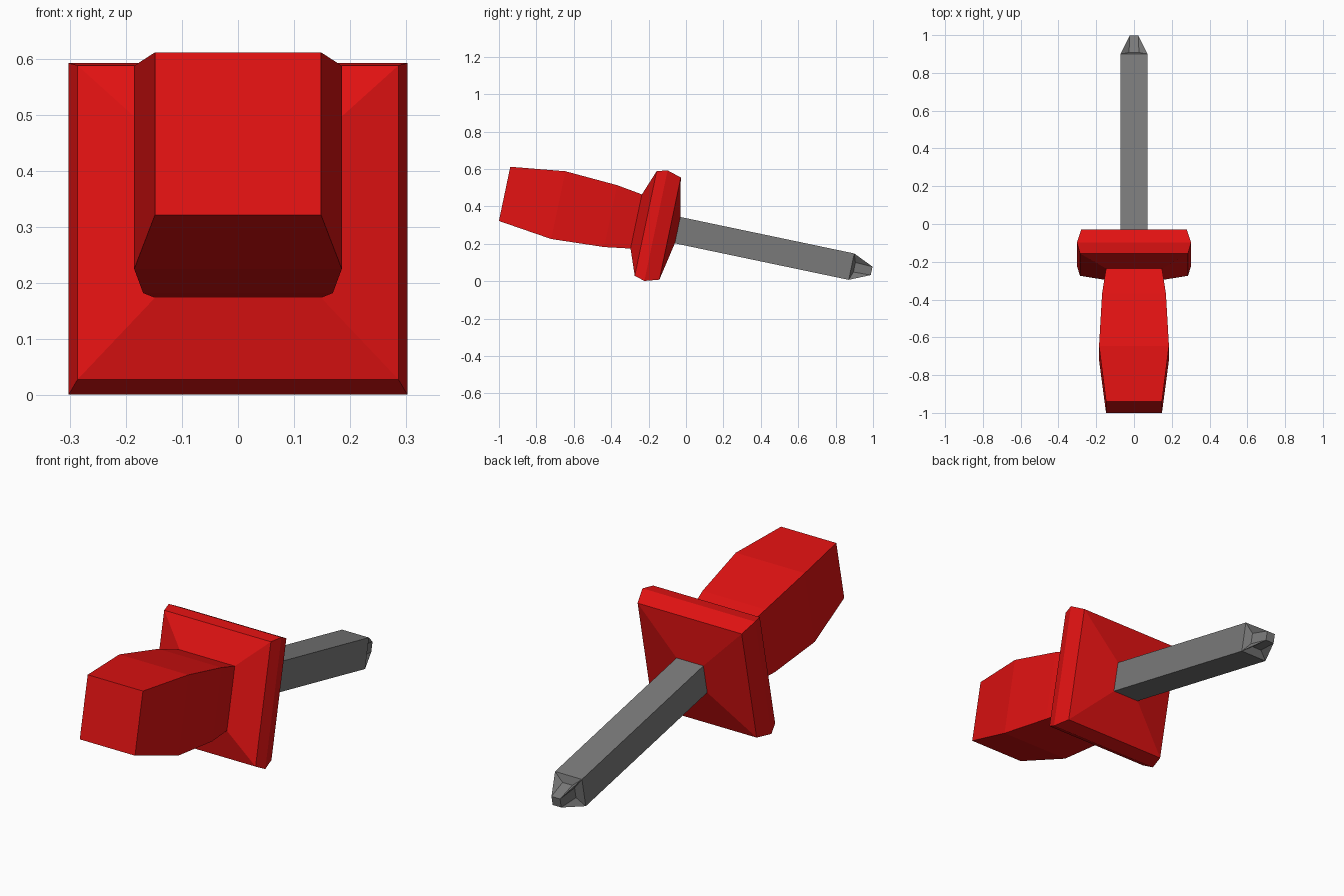
import bpy, bmesh, math
from mathutils import Matrix, Vector

if "Cube" in bpy.data.objects:
    bpy.data.objects.remove(bpy.data.objects["Cube"])

TILT = math.radians(11.85)
AXIS_H = 0.2575  # offset of the tool axis, measured across the tool
# tool-local frame: x = sideways, y = along the axis towards the tip, z = across
PLACE = Matrix.Rotation(-TILT, 4, 'X') @ Matrix.Translation((0, 0, AXIS_H))


def material(name, colour):
    m = bpy.data.materials.new(name)
    m.diffuse_color = (*colour, 1)
    m.use_nodes = True
    m.node_tree.nodes["Principled BSDF"].inputs["Base Color"].default_value = m.diffuse_color
    return m


red = material("red plastic", (0.75, 0.006, 0.006))
grey = material("grey steel", (0.195, 0.195, 0.195))


def finish(name, bm, mat):
    bmesh.ops.remove_doubles(bm, verts=bm.verts, dist=1e-5)
    bmesh.ops.recalc_face_normals(bm, faces=bm.faces)
    bm.transform(PLACE)
    me = bpy.data.meshes.new(name)
    bm.to_mesh(me)
    bm.free()
    me.materials.append(mat)
    ob = bpy.data.objects.new(name, me)
    bpy.context.collection.objects.link(ob)
    return ob


def square_loft(bm, sections, cap_end=True):
    """Skin square sections given as (position along axis, half width)."""
    rings = [[bm.verts.new((sx * h, u, sz * h))
              for sx, sz in ((1, 1), (-1, 1), (-1, -1), (1, -1))]
             for u, h in sections]
    for a, b in zip(rings, rings[1:]):
        for i in range(4):
            j = (i + 1) % 4
            bm.faces.new((a[i], a[j], b[j], b[i]))
    bm.faces.new(rings[0])
    if cap_end:
        bm.faces.new(rings[-1])


# handle with its flared guard
bm = bmesh.new()
square_loft(bm, [(-1.045, 0.148), (-0.752, 0.185), (-0.466, 0.169),
                 (-0.326, 0.148), (-0.274, 0.286), (-0.218, 0.302),
                 (-0.141, 0.279), (-0.10, 0.072)])
finish("handle_and_guard", bm, red)

# square shaft ending in a four-finned cross tip
S, E, T = 0.072, 0.85, 0.96
bm = bmesh.new()
square_loft(bm, [(-0.11, S), (E, S)], cap_end=False)
for k in range(4):
    turn = Matrix.Rotation(k * math.pi / 2, 3, 'Y')

    def v(x, y, z):
        return bm.verts.new(turn @ Vector((x, y, z)))

    c = [v(s * S, E, S) for s in (-1, 1)]              # shaft corners
    n = [v(s * 0.026, 0.866, 0.037) for s in (-1, 1)]  # notch floor
    t = [v(s * 0.023, T, 0.023) for s in (-1, 1)]      # tip corners
    bm.faces.new((c[0], c[1], n[1], n[0]))
    bm.faces.new((n[0], n[1], t[1], t[0]))
    for i in range(2):
        bm.faces.new((c[i], n[i], t[i]))
# blunt end
bm.faces.new([bm.verts.new((sx * 0.023, T, sz * 0.023))
              for sx, sz in ((1, 1), (-1, 1), (-1, -1), (1, -1))])
finish("shaft_and_tip", bm, grey)
